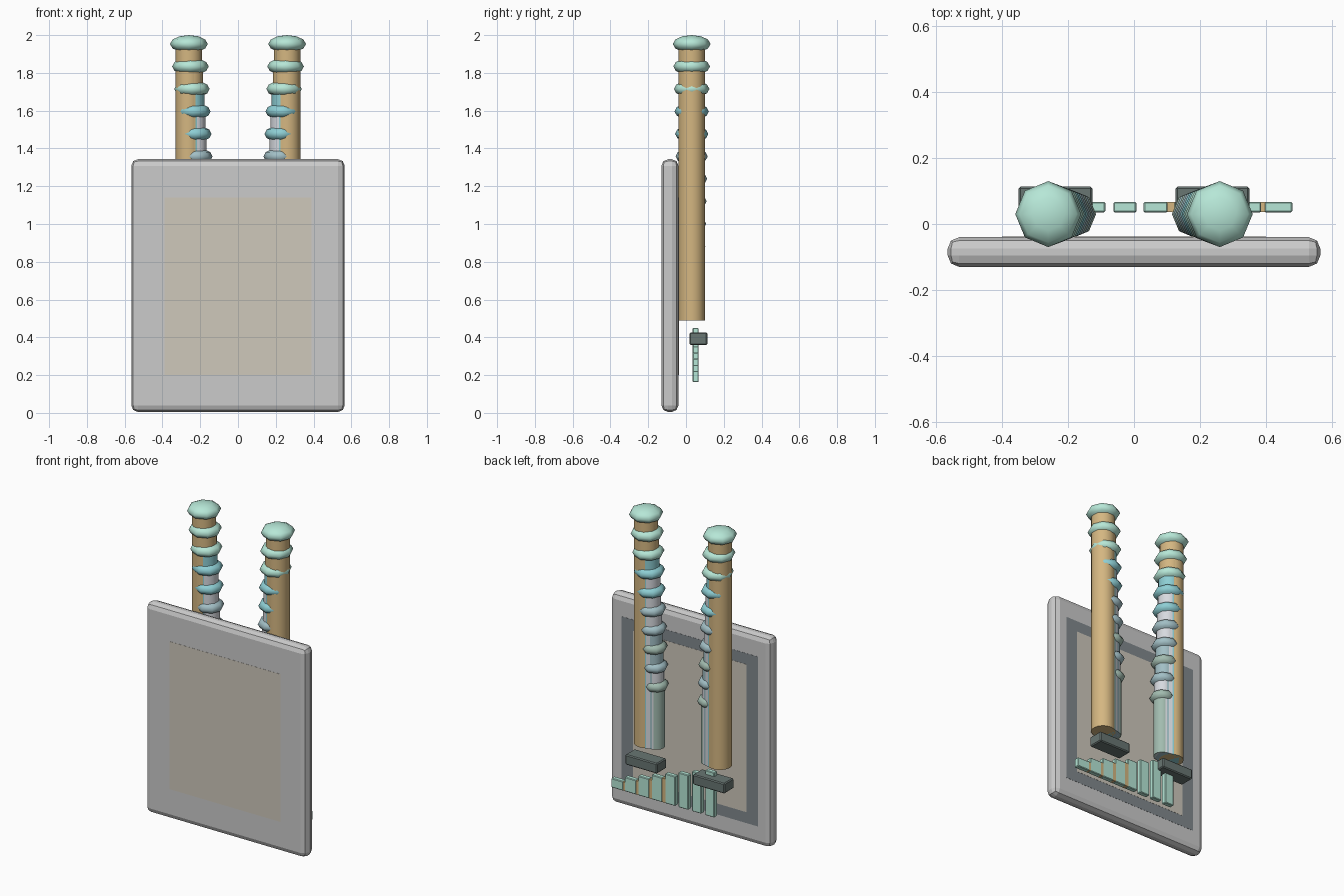
import bpy

if "Cube" in bpy.data.objects:
    bpy.data.objects.remove(bpy.data.objects["Cube"])

def material(name, rgb):
    m = bpy.data.materials.new(name)
    m.diffuse_color = (*rgb, 1)
    m.use_nodes = True
    m.node_tree.nodes["Principled BSDF"].inputs["Base Color"].default_value = m.diffuse_color
    return m

MINT = material("mint", (0.47, 0.80, 0.68))
TEAL = material("teal", (0.27, 0.62, 0.66))
SLATE = material("slate_blue", (0.36, 0.52, 0.56))
SAGE = material("sage", (0.36, 0.50, 0.43))
TAN = material("tan", (0.66, 0.47, 0.22))
PALE = material("pale_grey", (0.68, 0.70, 0.74))
DARK = material("dark_grey", (0.14, 0.18, 0.17))
MID = material("mid_grey", (0.22, 0.25, 0.27))
SAND = material("sand", (0.62, 0.58, 0.50))

def finish(name, mat, smooth=False):
    o = bpy.context.object
    o.name = name
    if mat:
        o.data.materials.append(mat)
    if smooth:
        bpy.ops.object.shade_smooth_by_angle(angle=1.0)
    return o

def box(name, x0, x1, y0, y1, z0, z1, mat=None, bevel=0, segments=1):
    bpy.ops.mesh.primitive_cube_add(
        size=1, location=((x0 + x1) / 2, (y0 + y1) / 2, (z0 + z1) / 2))
    o = bpy.context.object
    o.scale = (x1 - x0, y1 - y0, z1 - z0)
    bpy.ops.object.transform_apply(location=False, rotation=False, scale=True)
    if bevel:
        b = o.modifiers.new("bevel", 'BEVEL')
        b.width = bevel
        b.segments = segments
    return finish(name, mat)

# Main flat panel with rounded edges
box("panel", -0.565, 0.565, -0.13, -0.04, 0.005, 1.343, None, 0.035, 2)

# Shallow inlays, dark border and sand centre on the back, sand on the front
box("back_border", -0.48, 0.48, -0.06, -0.039, 0.13, 1.21, MID)
box("back_inlay", -0.40, 0.40, -0.06, -0.038, 0.20, 1.14, SAND)
box("front_inlay", -0.39, 0.39, -0.131, -0.11, 0.20, 1.14, SAND)

# Two mirrored stacks: nested tubes stepping inward, each capped by a bead
BEADS = [MINT, MINT, MINT, TEAL, TEAL, SLATE, SLATE, SAGE, SLATE, SAGE]
TUBES = [TAN, TAN, TEAL, PALE, PALE, PALE, SLATE, SLATE, PALE, SAGE]
BASE = 0.49
for side, label in ((-1, "left"), (1, "right")):
    for i in range(10):
        x = side * (0.26 - 0.008 * i)
        z = 1.953 - 0.119 * i
        r = 0.1 - 0.003 * i
        bpy.ops.mesh.primitive_uv_sphere_add(
            segments=8, ring_count=6, radius=1, location=(x, 0.03, z))
        bpy.context.object.scale = (r, r, 0.047 - 0.0006 * i)
        bpy.ops.object.transform_apply(location=False, rotation=False, scale=True)
        finish(f"{label}_bead_{i}", BEADS[i], True)
        bpy.ops.mesh.primitive_cylinder_add(
            vertices=16, radius=r * 0.7, depth=z - BASE,
            location=(x, 0.03, (z + BASE) / 2))
        finish(f"{label}_tube_{i}", TUBES[i], True)
    # Dark block under each stack
    c = side * 0.2375
    box(f"{label}_block", c - 0.112, c + 0.112, 0.018, 0.113, 0.36, 0.425, DARK, 0.006)

# Row of stepped bars, tallest and narrowest on the left
for i in range(8):
    xr = 0.48 - 0.0945 * i
    w = 0.085 - 0.003 * i
    box(f"bar_{i}", xr - w, xr, 0.035, 0.067, 0.163, 0.222 + 0.0325 * i, MINT, 0.004)
    # Tan spacer between the shorter bars
    if i < 4:
        box(f"bar_spacer_{i}", xr - 0.1, xr - w + 0.005, 0.036, 0.066,
            0.165, 0.22 + 0.0325 * i, TAN)
